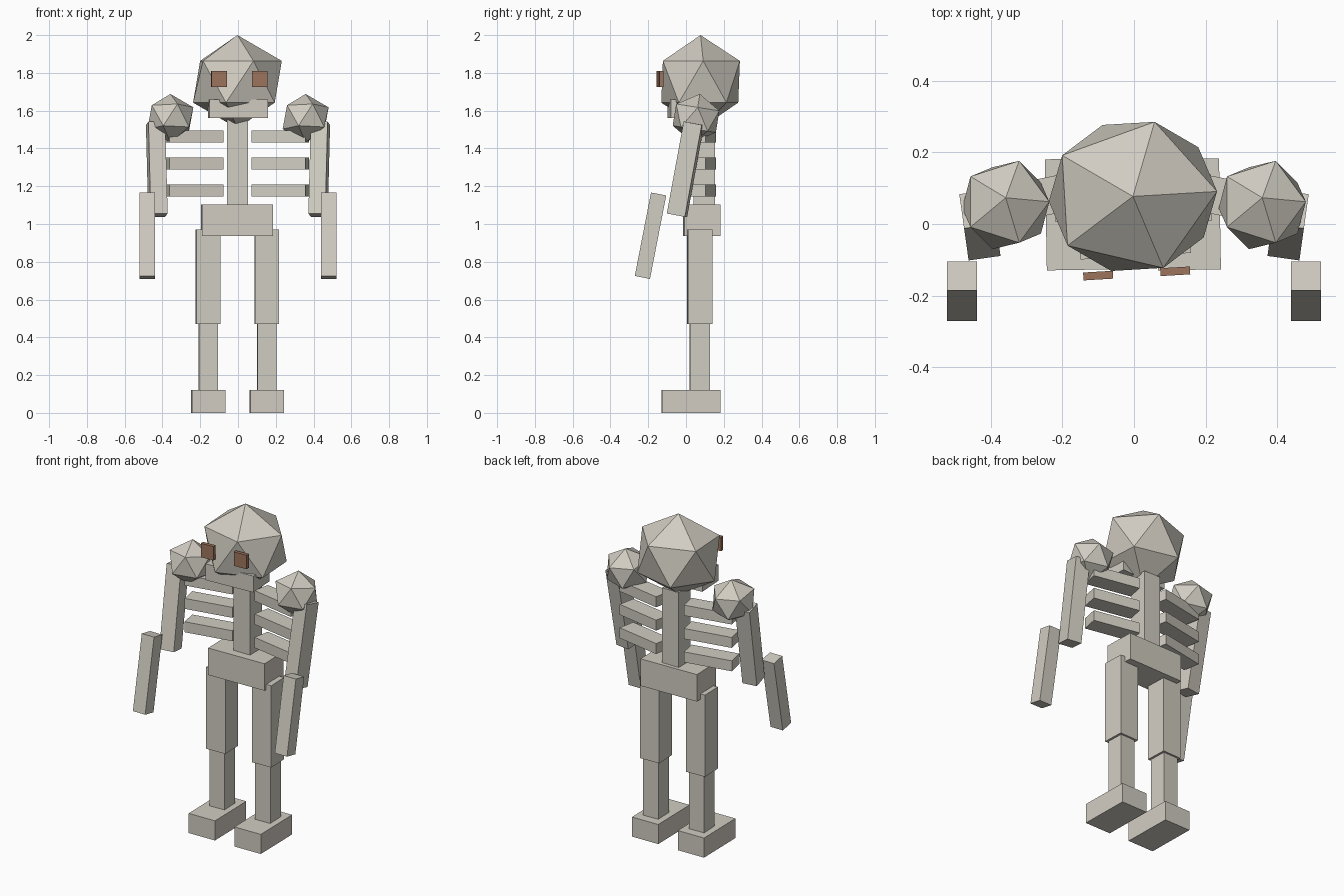
import bpy
from math import radians

cube = bpy.data.objects.get("Cube")
if cube:
    bpy.data.objects.remove(cube, do_unlink=True)


def material(name, color):
    mat = bpy.data.materials.new(name)
    mat.use_nodes = True
    mat.diffuse_color = (*color, 1)
    bsdf = mat.node_tree.nodes["Principled BSDF"]
    bsdf.inputs["Base Color"].default_value = (*color, 1)
    bsdf.inputs["Roughness"].default_value = 0.9
    return mat


bone = material("pale bone", (0.64, 0.61, 0.54))
brown = material("reddish brown", (0.34, 0.175, 0.11))


def place(name, scale, pitch, yaw, mat):
    ob = bpy.context.object
    ob.name = ob.data.name = name
    ob.scale = scale
    ob.rotation_euler = (radians(pitch), 0, radians(yaw))
    ob.data.materials.append(mat)
    return ob


def box(name, center, size, pitch=0, yaw=0, mat=bone):
    bpy.ops.mesh.primitive_cube_add(size=1, location=center)
    return place(name, size, pitch, yaw, mat)


def ball(name, center, radii, pitch=0, yaw=0):
    bpy.ops.mesh.primitive_ico_sphere_add(subdivisions=1, radius=1, location=center)
    return place(name, radii, pitch, yaw, bone)


# Head, turned slightly, with jaw and eyes
turn = 3.4
ball("head", (-0.003, 0.077, 1.753), (0.263, 0.24, 0.247), yaw=turn)
box("jaw", (0.0, -0.005, 1.61), (0.31, 0.17, 0.10), yaw=turn)
box("right_eye", (-0.1, -0.144, 1.767), (0.083, 0.022, 0.085), yaw=turn, mat=brown)
box("left_eye", (0.115, -0.132, 1.767), (0.083, 0.022, 0.085), yaw=turn, mat=brown)

# Torso
box("spine", (-0.003, 0.097, 1.32), (0.112, 0.115, 0.48))
box("pelvis", (-0.005, 0.083, 1.02), (0.375, 0.19, 0.165), yaw=1.5)

for side, s in (("left", 1), ("right", -1)):
    # Ribs sweep forward toward their outer ends
    for i in range(3):
        box(f"{side}_rib_{i + 1}", (s * 0.227 - 0.003, 0.08, 1.178 + 0.143 * i),
            (0.29, 0.104, 0.064), yaw=-11 * s)

    # Arms hang with the lower end forward
    ball(f"{side}_shoulder", (s * 0.358, 0.053, 1.56), (0.136, 0.136, 0.13), pitch=-9)
    box(f"{side}_upper_arm", (s * 0.43, -0.003, 1.29), (0.09, 0.098, 0.495),
        pitch=-10.5, yaw=-8 * s)
    box(f"{side}_forearm", (s * 0.48, -0.188, 0.938), (0.083, 0.082, 0.45), pitch=-11)

    # Legs
    x = s * 0.155 - 0.003
    box(f"{side}_thigh", (x, 0.073, 0.72), (0.127, 0.13, 0.5), yaw=2)
    box(f"{side}_shin", (x, 0.073, 0.29), (0.1, 0.107, 0.37), yaw=2)
    box(f"{side}_foot", (x, 0.027, 0.06), (0.176, 0.31, 0.12), yaw=1)
